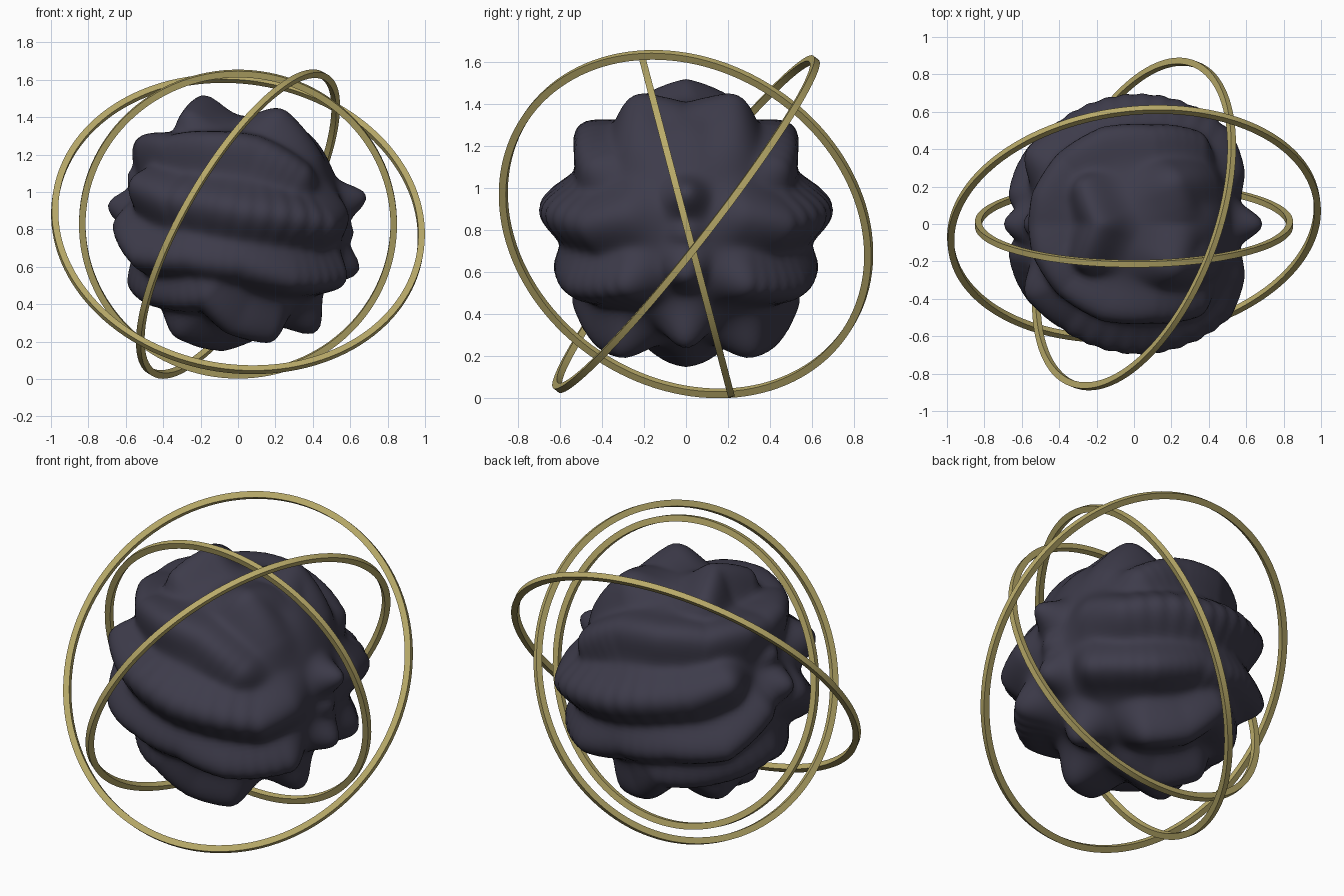
import bpy, bmesh, math
from mathutils import Vector

if "Cube" in bpy.data.objects:
    bpy.data.objects.remove(bpy.data.objects["Cube"])

CENTRE = Vector((0, 0, 0.828))
BASE = 0.575   # groove radius of the core


def material(name, color):
    m = bpy.data.materials.new(name)
    m.diffuse_color = (*color, 1)
    m.use_nodes = True
    m.node_tree.nodes["Principled BSDF"].inputs["Base Color"].default_value = m.diffuse_color
    return m


def add_object(name, bm, mat, angle):
    bmesh.ops.recalc_face_normals(bm, faces=bm.faces)
    mesh = bpy.data.meshes.new(name)
    bm.to_mesh(mesh)
    bm.free()
    mesh.materials.append(mat)
    ob = bpy.data.objects.new(name, mesh)
    bpy.context.collection.objects.link(ob)
    bpy.ops.object.select_all(action='DESELECT')
    ob.select_set(True)
    bpy.context.view_layer.objects.active = ob
    bpy.ops.object.shade_smooth_by_angle(angle=math.radians(angle))
    return ob


# Ridge crests on the core, mirrored across y: (width in degrees, crest points)
RIDGES = [
    (10, [(-.2, 0, .69), (-.28, .2, .61)]),                       # top horn
    (13, [(.28, 0, .54), (.24, .24, .61), (.40, .25, .42)]),      # upper dome
    (18, [(.38, 0, .48)]),
    (11, [(-.55, 0, .44), (-.53, .16, .46), (-.4, .36, .45), (-.17, .5, .47),
          (.1, .51, .44), (.36, .48, .29)]),                      # shoulder
    (12, [(-.57, .4, .22), (-.42, .54, .15), (.05, .7, .07), (.51, .51, 0),
          (.58, .33, .04)]),                                      # waist
    (11, [(.57, .31, -.31), (.31, .56, -.32), (.03, .62, -.24), (-.3, .58, -.2),
          (-.57, .41, -.19), (-.67, .18, -.02)]),                 # lower waist
    (11, [(.17, .33, -.63), (-.03, .43, -.58), (-.18, .52, -.42),
          (-.44, .31, -.42), (-.58, 0, -.35)]),                   # hip
    (11, [(.03, 0, -.64), (-.1, 0, -.68), (-.33, .14, -.61), (-.35, 0, -.55)]),
    (8, [(.69, 0, .15)]),                                         # end knobs
    (9, [(.65, 0, -.25)]),
    (10, [(.42, 0, -.58)]),
    (9, [(-.7, 0, .1)]),
    (7, [(-.59, 0, .27)]),
    (7, [(.62, 0, -.05)]),
]


def crest_samples(points, steps=5):
    pts = [Vector(p) for p in points]
    out = [(pts[0].normalized(), pts[0].length - BASE)]
    for a, b in zip(pts, pts[1:]):
        for i in range(1, steps + 1):
            k = i / steps
            length = a.length + (b.length - a.length) * k
            out.append((a.lerp(b, k).normalized(), length - BASE))
    return out


CRESTS = [(math.radians(w) ** 2, crest_samples(p)) for w, p in RIDGES]


def radius(d):
    d = Vector((d.x, abs(d.y), d.z))
    total = 0
    for w2, samples in CRESTS:
        best = max(h * math.exp(-2 * (1 - d.dot(c)) / w2) for c, h in samples)
        total += best ** 3
    return BASE + total ** (1 / 3)


# Lumpy ridged core
slate = material("dark_slate", (0.047, 0.044, 0.069))
bm = bmesh.new()
bmesh.ops.create_icosphere(bm, subdivisions=6, radius=1)
for v in bm.verts:
    d = v.co.normalized()
    v.co = CENTRE + d * radius(d)
bmesh.ops.smooth_vert(bm, verts=bm.verts, factor=0.5, use_axis_x=True,
                      use_axis_y=True, use_axis_z=True)
add_object("ridged_core", bm, slate, 50)

# Flat-sided orbit rings
brass = material("pale_brass", (0.48, 0.40, 0.14))


def ring(name, outer, normal, width=0.035, thick=0.032, seg=128):
    rot = Vector(normal).normalized().to_track_quat('Z', 'Y')
    section = [(outer, -thick / 2), (outer, thick / 2),
               (outer - width, thick / 2), (outer - width, -thick / 2)]
    bm = bmesh.new()
    loops = []
    for i in range(seg):
        a = math.tau * i / seg
        loops.append([bm.verts.new(CENTRE + rot @ Vector(
            (r * math.cos(a), r * math.sin(a), h))) for r, h in section])
    for i in range(seg):
        p, q = loops[i], loops[(i + 1) % seg]
        for j in range(4):
            k = (j + 1) % 4
            bm.faces.new((p[j], q[j], q[k], p[k]))
    add_object(name, bm, brass, 30)


ring("outer_ring", 1.003, (0.103, -0.78, 0.61))
ring("middle_ring", 0.932, (0.82, -0.315, -0.476))
ring("inner_ring", 0.85, (0, 0.967, 0.255))
